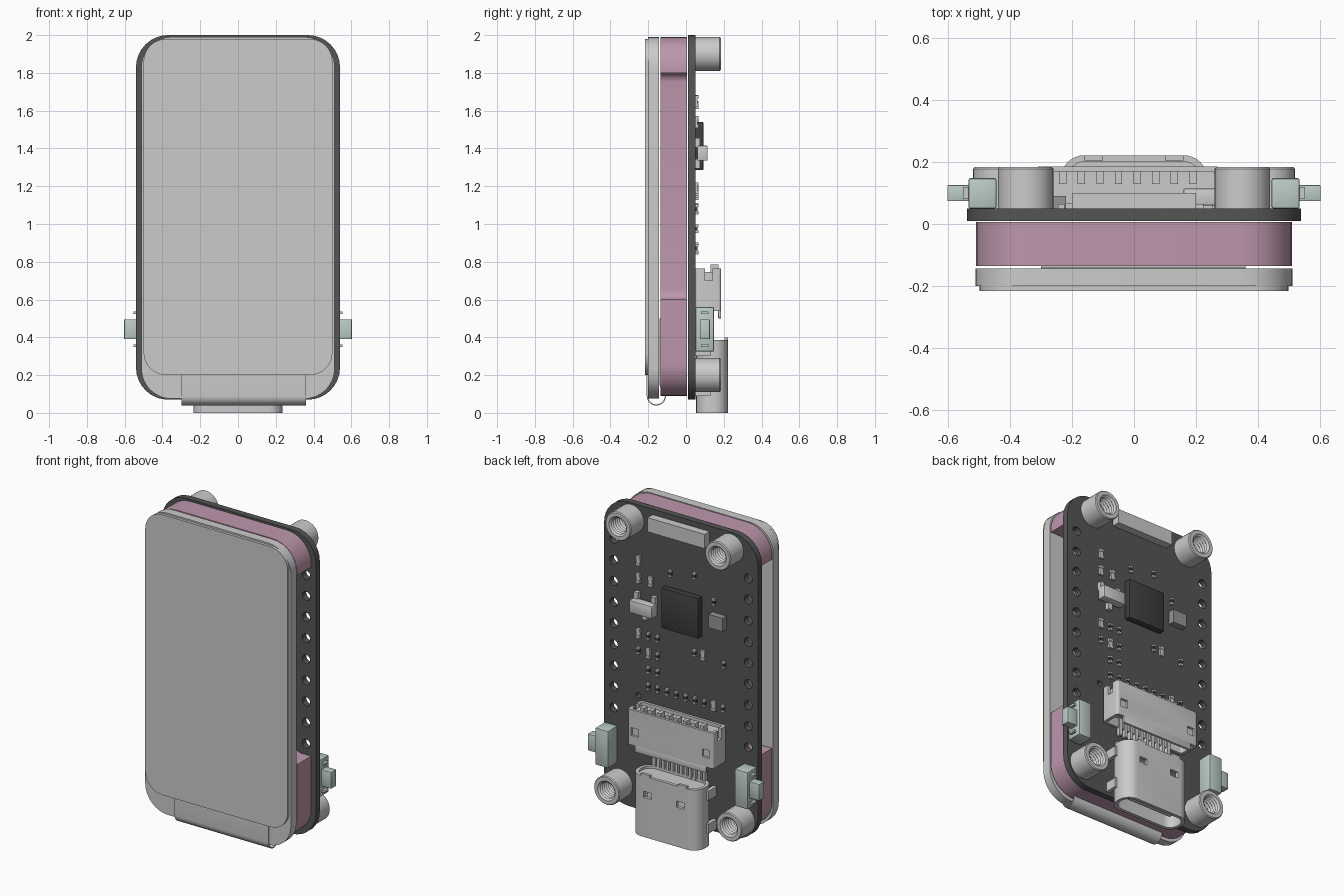
import bpy, bmesh, math
from mathutils import Vector, Matrix

if "Cube" in bpy.data.objects:
    bpy.data.objects.remove(bpy.data.objects["Cube"])

def material(name, rgb):
    m = bpy.data.materials.new(name)
    m.diffuse_color = (*rgb, 1)
    m.use_nodes = True
    m.node_tree.nodes["Principled BSDF"].inputs["Base Color"].default_value = m.diffuse_color
    return m

PINK = material("pink_plastic", (0.51, 0.31, 0.42))
DARK = material("board_dark", (0.09, 0.09, 0.09))
BLACK = material("chip_black", (0.05, 0.05, 0.05))
MID = material("mid_grey", (0.3, 0.3, 0.3))
GREEN = material("button_green", (0.50, 0.60, 0.57))

def finish(name, bm, mat=None):
    bmesh.ops.remove_doubles(bm, verts=bm.verts, dist=1e-5)
    bmesh.ops.recalc_face_normals(bm, faces=bm.faces)
    me = bpy.data.meshes.new(name)
    bm.to_mesh(me)
    bm.free()
    ob = bpy.data.objects.new(name, me)
    bpy.context.collection.objects.link(ob)
    if mat:
        me.materials.append(mat)
    return ob

def box(name, x, y, z, mat=None, bevel=0):
    bm = bmesh.new()
    size = [b - a for a, b in (x, y, z)]
    mid = [(a + b) / 2 for a, b in (x, y, z)]
    bmesh.ops.create_cube(bm, size=1, matrix=Matrix.Translation(mid) @ Matrix.Diagonal((*size, 1)))
    if bevel:
        bmesh.ops.bevel(bm, geom=bm.edges[:], offset=bevel, segments=2, affect='EDGES', profile=0.5)
    return finish(name, bm, mat)

def fillet(corners, seg=8):
    """Closed outline from (u, v, radius) corners."""
    out, n = [], len(corners)
    for i, (u, v, r) in enumerate(corners):
        p = Vector((u, v))
        if r == 0:
            out.append(p)
            continue
        a = (Vector(corners[i - 1][:2]) - p).normalized()
        b = (Vector(corners[(i + 1) % n][:2]) - p).normalized()
        half = a.angle(b) / 2
        c = p + (a + b).normalized() * r / math.sin(half)
        d = r / math.tan(half)
        s, e = (p + a * d - c).normalized(), (p + b * d - c).normalized()
        out += [c + s.slerp(e, k / seg) * r for k in range(seg + 1)]
    return out

def rrect(u0, u1, v0, v1, r, seg=8):
    return fillet([(u0, v0, r), (u1, v0, r), (u1, v1, r), (u0, v1, r)], seg)

def circle(u, v, r, n=16):
    return [(u + r * math.cos(2 * math.pi * k / n), v + r * math.sin(2 * math.pi * k / n)) for k in range(n)]

def extrude(name, loops, axis, a, b, mat=None):
    """Filled outline (further loops are holes) extruded along an axis from a to b."""
    cu = bpy.data.curves.new("outline", 'CURVE')
    cu.dimensions, cu.fill_mode, cu.extrude = '2D', 'BOTH', (b - a) / 2
    for loop in loops:
        sp = cu.splines.new('POLY')
        sp.points.add(len(loop) - 1)
        for pt, q in zip(sp.points, loop):
            pt.co = (q[0], q[1], 0, 1)
        sp.use_cyclic_u = True
    tmp = bpy.data.objects.new("outline", cu)
    bpy.context.collection.objects.link(tmp)
    dg = bpy.context.evaluated_depsgraph_get()
    me = bpy.data.meshes.new_from_object(tmp.evaluated_get(dg))
    bm = bmesh.new()
    bm.from_mesh(me)
    mid = (a + b) / 2
    for vert in bm.verts:
        u, v, w = vert.co
        w += mid
        vert.co = {'x': (w, u, v), 'y': (u, w, v), 'z': (u, v, w)}[axis]
    bpy.data.objects.remove(tmp)
    bpy.data.curves.remove(cu)
    bpy.data.meshes.remove(me)
    return finish(name, bm, mat)

def cut(ob, cutters):
    for c in cutters:
        m = ob.modifiers.new("cut", 'BOOLEAN')
        m.object, m.operation, m.solver = c, 'DIFFERENCE', 'EXACT'
        c.hide_render = True
    dg = bpy.context.evaluated_depsgraph_get()
    me = bpy.data.meshes.new_from_object(ob.evaluated_get(dg))
    ob.modifiers.clear()
    ob.data = me
    for c in cutters:
        bpy.data.objects.remove(c)

# display: body, glass and folded ribbon
extrude("display_body", [rrect(-0.512, 0.512, 0.075, 1.99, 0.16)], 'y', -0.2, -0.144)
extrude("display_glass", [rrect(-0.5, 0.5, 0.2, 1.98, 0.12)], 'y', -0.217, -0.2)
path = [Vector((-0.205, 0.2))]
path += [Vector((-0.157 - 0.048 * math.cos(t), 0.09 - 0.048 * math.sin(t)))
         for t in [math.pi * k / 14 for k in range(15)]]
path += [Vector((-0.117, 0.11)), Vector((-0.13, 0.13)), Vector((-0.1385, 0.15)), Vector((-0.1385, 0.5))]
left, right = [], []
for i, p in enumerate(path):
    t = (path[min(i + 1, len(path) - 1)] - path[max(i - 1, 0)]).normalized() * 0.003
    left.append(p + Vector((-t.y, t.x)))
    right.append(p - Vector((-t.y, t.x)))
extrude("display_ribbon", [left + right[::-1]], 'x', -0.3, 0.36)

# pink spacer with a notch on each side
half = [(0.51, 0.09, 0.17), (0.51, 0.6, 0), (0.39, 0.6, 0.05), (0.39, 1.8, 0.05), (0.51, 1.8, 0), (0.51, 1.99, 0.17)]
extrude("spacer", [fillet(half + [(-x, z, r) for x, z, r in half[::-1]])], 'y', -0.136, 0.006, PINK)

# circuit board with pin holes
holes = [circle(s * 0.472, 0.667 + 0.134 * k, 0.028) for s in (-1, 1) for k in range(9)]
holes.append(circle(0.3, 0.79, 0.018))
extrude("circuit_board", [rrect(-0.54, 0.54, 0.07, 2.0, 0.17)] + holes, 'y', 0.01, 0.05, DARK)

# threaded standoffs
def standoff(x, z):
    prof = [(0.09, 0.05), (0.09, 0.178), (0.085, 0.184), (0.062, 0.184)]
    for k in range(6):
        prof += [(0.05, 0.174 - 0.02 * k), (0.06, 0.164 - 0.02 * k)]
    prof.append((0.05, 0.05))
    bm = bmesh.new()
    vs = [bm.verts.new((r, h, 0)) for r, h in prof]
    es = [bm.edges.new((vs[i], vs[(i + 1) % len(vs)])) for i in range(len(vs))]
    bmesh.ops.spin(bm, geom=vs + es, cent=(0, 0, 0), axis=(0, 1, 0), angle=2 * math.pi, steps=32)
    bmesh.ops.translate(bm, verts=bm.verts, vec=(x, 0, z))
    finish("standoff", bm)

for s in (-1, 1):
    standoff(s * 0.35, 1.9)
    standoff(s * 0.43, 0.2)

# antenna and chips
box("antenna_block", (-0.2, 0.2), (0.05, 0.1), (1.875, 1.965))
box("main_chip", (-0.15, 0.11), (0.05, 0.092), (1.285, 1.54), BLACK, 0.004)
box("small_chip", (-0.32, -0.22), (0.05, 0.09), (1.375, 1.46), MID)
box("regulator", (0.16, 0.32), (0.06, 0.115), (1.335, 1.415), None, 0.006)
for x, z in ((0.18, 1.43), (0.30, 1.43), (0.24, 1.32)):
    box("regulator_leg", (x - 0.015, x + 0.015), (0.05, 0.075), (z - 0.025, z + 0.025))

# small passives: grey body between two end caps
parts = [(0.295, 1.65), (0.295, 1.54), (0.21, 1.54), (0.07, 1.63), (-0.1, 1.66), (-0.235, 1.53),
         (0.295, 1.19), (0.225, 1.19), (0.16, 1.19), (0.295, 1.08), (0.225, 1.08), (0.16, 1.08),
         (-0.1, 1.17), (-0.16, 1.17), (-0.305, 1.15), (0.225, 0.975), (0.16, 0.975)]
parts += [(0.225 - 0.0656 * k, 0.87) for k in range(9)]
for i, (x, z) in enumerate(parts):
    big = i in (0, 1, 2, 6, 10, 13, 24)
    h, w = (0.028, 0.015) if big else (0.02, 0.011)
    box("passive_body", (x - w * 0.9, x + w * 0.9), (0.05, 0.062), (z - h * 0.6, z + h * 0.6), None if big else BLACK)
    for s in (-1, 1):
        c = z + s * h * 0.8
        box("passive_cap", (x - w, x + w), (0.05, 0.065), (c - h * 0.3, c + h * 0.3))

# board connector: open shell, core, contacts
shell = extrude("connector_shell", [rrect(-0.32, 0.28, 0.05, 0.186, 0.015, 4),
                                    rrect(-0.3, 0.26, 0.066, 0.17, 0.01, 4)], 'z', 0.54, 0.765)
cut(shell, [box("cutter", (x - 0.025, x + 0.025), (0.15, 0.25), (0.6, 0.65)) for x in (0.23, -0.27)]
    + [box("cutter", (x - 0.05, x + 0.05), (0.1, 0.14), (0.7, 0.8)) for x in (0.28, -0.32)])
box("connector_core", (-0.3, 0.26), (0.06, 0.172), (0.6, 0.745))
box("connector_lip", (-0.27, 0.23), (0.17, 0.186), (0.5, 0.545), None, 0.004)
for k in range(8):
    x = -0.23 + 0.06 * k
    box("connector_contact", (x - 0.012, x + 0.012), (0.13, 0.172), (0.74, 0.785))
for k in range(10):
    x = -0.2 + 0.04 * k
    box("connector_pin", (x - 0.01, x + 0.01), (0.05, 0.075), (0.49, 0.61))

# charging port: rounded shell, back wall, tongue, legs and pins
port = extrude("port_shell", [rrect(-0.236, 0.236, 0.054, 0.222, 0.075),
                              rrect(-0.216, 0.216, 0.074, 0.202, 0.058)], 'z', 0, 0.385)
cut(port, [box("cutter", (x - 0.028, x + 0.028), (0.195, 0.24), (0.25, 0.29)) for x in (-0.115, 0.115)])
extrude("port_back", [rrect(-0.22, 0.22, 0.07, 0.206, 0.06)], 'z', 0.31, 0.37)
box("port_tongue", (-0.165, 0.165), (0.123, 0.153), (0.04, 0.32), None, 0.006)
for s in (-1, 1):
    box("port_rear_tab", sorted((s * 0.1, s * 0.16)), (0.205, 0.222), (0.38, 0.4))
    for z in (0.12, 0.33):
        box("port_leg", sorted((s * 0.225, s * 0.25)), (0.05, 0.13), (z - 0.03, z + 0.03))
for k in range(12):
    x = -0.176 + 0.032 * k
    box("port_pin", (x - 0.009, x + 0.009), (0.05, 0.075), (0.36, 0.44))

# side push buttons
for s in (-1, 1):
    box("button_body", sorted((s * 0.445, s * 0.535)), (0.05, 0.148), (0.325, 0.56), GREEN, 0.006)
    box("button_plunger", sorted((s * 0.53, s * 0.603)), (0.074, 0.126), (0.39, 0.495), GREEN, 0.003)
    for z in (0.355, 0.53):
        box("button_peg", sorted((s * 0.5, s * 0.553)), (0.08, 0.12), (z - 0.007, z + 0.007))

bpy.ops.object.select_all(action='DESELECT')
for ob in bpy.context.scene.objects:
    ob.select_set(True)
bpy.context.view_layer.objects.active = bpy.context.scene.objects[0]
bpy.ops.object.shade_smooth_by_angle(angle=math.radians(30))
